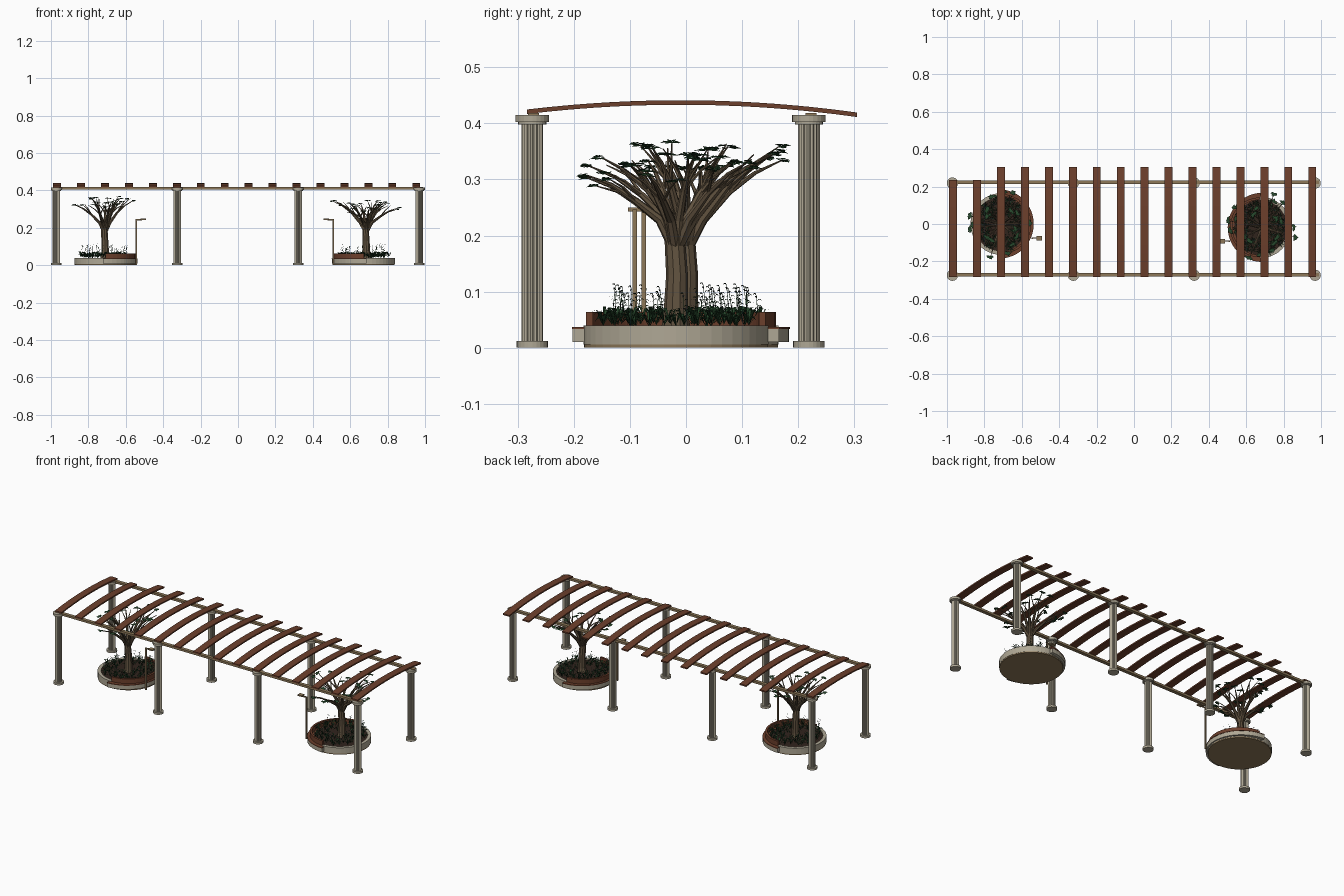
import bpy, bmesh, math, random
from mathutils import Vector

cube = bpy.data.objects.get("Cube")
if cube:
    bpy.data.objects.remove(cube, do_unlink=True)
TAU = 2 * math.pi
rng = random.Random(7)


def material(name, rgb):
    m = bpy.data.materials.new(name)
    m.use_nodes = True
    m.diffuse_color = (*rgb, 1)
    m.node_tree.nodes["Principled BSDF"].inputs["Base Color"].default_value = (*rgb, 1)
    return m


STONE = material("pale stone", (0.43, 0.39, 0.30))
WOOD = material("red brown wood", (0.15, 0.05, 0.025))
TAN = material("tan timber", (0.27, 0.19, 0.10))
BARK = material("bark", (0.12, 0.085, 0.05))
LEAF = material("dark leaf", (0.02, 0.065, 0.025))
SOIL = material("soil", (0.03, 0.017, 0.012))
BLOOM = material("muted violet", (0.09, 0.07, 0.13))


def finish(bm, name, mat, loc=(0, 0, 0)):
    bmesh.ops.recalc_face_normals(bm, faces=bm.faces)
    me = bpy.data.meshes.new(name)
    bm.to_mesh(me)
    bm.free()
    me.materials.append(mat)
    ob = bpy.data.objects.new(name, me)
    ob.location = loc
    bpy.context.collection.objects.link(ob)
    return ob


def box(bm, lo, hi):
    vs = bmesh.ops.create_cube(bm, size=1)["verts"]
    for v in vs:
        v.co = [a + (c + 0.5) * (b - a) for a, b, c in zip(lo, hi, v.co)]


def bridge(bm, rings, capped=True, closed=True):
    """Skin a list of vertex rings, each of the same length."""
    n = len(rings[0])
    for a, b in zip(rings, rings[1:]):
        for i in range(n if closed else n - 1):
            j = (i + 1) % n
            bm.faces.new((a[i], a[j], b[j], b[i]))
    if capped:
        bm.faces.new(rings[0][::-1])
        bm.faces.new(rings[-1])


def disc(bm, r, z0, z1, sides=24, flute=1.0):
    """Upright prism; flute pulls every second corner inward."""
    bridge(bm, [[bm.verts.new((r * k * math.cos(TAU * i / sides), r * k * math.sin(TAU * i / sides), z))
                 for i in range(sides) for k in [flute if i % 2 else 1]] for z in (z0, z1)])


def arc_wall(bm, r0, r1, z0, z1, start, sweep, dx=0, steps=24):
    """Curved wall of rectangular section."""
    full = sweep >= TAU - 0.01
    rings = []
    for i in range(steps + (0 if full else 1)):
        a = start + sweep * i / steps
        c, s = math.cos(a), math.sin(a)
        rings.append([bm.verts.new((r * c + dx, r * s, z))
                      for r, z in ((r0, z0), (r1, z0), (r1, z1), (r0, z1))])
    if full:
        rings.append(rings[0])
    bridge(bm, rings, capped=not full)


def tube(bm, pts, radii, sides=7):
    rings = []
    for i, p in enumerate(pts):
        d = (pts[min(i + 1, len(pts) - 1)] - pts[max(i - 1, 0)]).normalized()
        u = d.cross(Vector((0.31, 0.95, 0.05))).normalized()
        v = d.cross(u)
        rings.append([bm.verts.new(p + radii[i] * (u * math.cos(TAU * k / sides) + v * math.sin(TAU * k / sides)))
                      for k in range(sides)])
    bridge(bm, rings)


def polar(r, a, z):
    return Vector((r * math.cos(a), r * math.sin(a), z))


def blade(bm, root, ang, length, width, rise, droop):
    """Flat pointed leaf that arches outward from its root."""
    out, side = polar(1, ang, 0), polar(1, ang + math.pi / 2, 0)
    mid = root + out * length * 0.5 + Vector((0, 0, rise))
    tip = root + out * length + Vector((0, 0, rise - droop))
    bm.faces.new([bm.verts.new(p) for p in (root, mid - side * width, tip, mid + side * width)])


# Fluted columns
for y, row in ((-0.274, "front"), (0.219, "back")):
    for i in range(4):
        bm = bmesh.new()
        disc(bm, 0.028, 0, 0.012)
        disc(bm, 0.0195, 0.012, 0.398, 32, 0.87)
        disc(bm, 0.025, 0.398, 0.402)
        disc(bm, 0.030, 0.402, 0.415)
        finish(bm, f"{row}_column_{i + 1}", STONE, (-0.971 + 0.6465 * i, y, 0))

# Long beams along the column tops
for y, row in ((-0.272, "front"), (0.223, "back")):
    bm = bmesh.new()
    box(bm, (-0.99, y - 0.01, 0.406), (0.99, y + 0.01, 0.418))
    finish(bm, f"{row}_beam", TAN)

# Arched roof slats, the first two shorter
for i in range(16):
    bm = bmesh.new()
    y0, y1 = -0.283, 0.235 if i < 2 else 0.305
    rings = []
    for k in range(15):
        y = y0 + (y1 - y0) * k / 14
        z = 0.441 - 0.22 * (y + 0.01) ** 2
        rings.append([bm.verts.new(c) for c in ((-0.021, y, z - 0.008), (0.021, y, z - 0.008),
                                                (0.021, y, z), (-0.021, y, z))])
    bridge(bm, rings)
    finish(bm, f"roof_slat_{i + 1}", WOOD, (-0.967 + 0.128 * i, 0, 0))


def planter(side, loc, s):
    """Round planter; the half towards the middle (direction -s) carries a bench."""
    half = math.pi / 2 if s > 0 else -math.pi / 2
    bm = bmesh.new()
    disc(bm, 0.164, 0, 0.006, 48)
    finish(bm, side + "_planter_base", TAN, loc)
    bm = bmesh.new()
    arc_wall(bm, 0.146, 0.165, 0.006, 0.034, 0, TAU, steps=48)
    arc_wall(bm, 0.146, 0.165, 0.034, 0.040, half + math.pi, math.pi)
    arc_wall(bm, 0.150, 0.184, 0.010, 0.033, half, math.pi, 0.012 * s)
    finish(bm, side + "_planter_wall", STONE, loc)
    bm = bmesh.new()
    arc_wall(bm, 0.150, 0.185, 0.033, 0.037, half, math.pi, 0.012 * s)
    arc_wall(bm, 0.148, 0.160, 0.037, 0.064, half, math.pi)
    finish(bm, side + "_bench_and_backrest", WOOD, loc)
    bm = bmesh.new()
    disc(bm, 0.148, 0.006, 0.036, 32)
    finish(bm, side + "_soil", SOIL, loc)

    # Low planting: arching clumps and upright flower stems
    green, bloom = bmesh.new(), bmesh.new()
    for k in range(46):
        a = k * 2.4
        root = polar(0.04 + 0.1 * math.sqrt((k + 0.5) / 46), a, 0.036)
        root.z += rng.uniform(0, 0.008)
        for j in range(8):
            blade(green, root, a + TAU * j / 8 + rng.uniform(-0.3, 0.3), rng.uniform(0.018, 0.03),
                  0.0028, rng.uniform(0.014, 0.032), rng.uniform(0, 0.012))
        if k % 2:
            top = root + Vector((rng.uniform(-0.01, 0.01), rng.uniform(-0.01, 0.01), rng.uniform(0.045, 0.072)))
            tube(green, [root, top], [0.0008, 0.0006], 3)
            for j in range(6):
                blade(green if j % 2 else bloom, root.lerp(top, 0.5 + j * 0.1), j * 2.4, 0.011, 0.002, 0.004, 0.003)
    finish(green, side + "_plants", LEAF, loc)
    finish(bloom, side + "_flowers", BLOOM, loc)


def tree(side, loc, lift, turn):
    bark, leaf = bmesh.new(), bmesh.new()
    tube(bark, [Vector((0, 0, 0.03)), Vector((0.002, 0, 0.06)), Vector((0, 0.002, 0.13)), Vector((-0.004, -0.003, 0.21))],
         [0.027, 0.022, 0.0195, 0.018], 10)

    def foliage(tip, a):
        for j in range(7):
            root = tip + polar(rng.uniform(0, 0.012), a + j, rng.uniform(-0.002, 0.003))
            blade(leaf, root, a + (j - 3) * 0.6, rng.uniform(0.016, 0.028), 0.0075, 0.002, 0.004)

    for k in range(11):
        a = turn + TAU * k / 11 + rng.uniform(-0.15, 0.15)
        reach = rng.uniform(0.15, 0.185) if k % 3 else 0.10
        top = lift + rng.uniform(-0.045, 0.0) + (0.0 if k % 3 else 0.012)
        start = polar(0.007, a, 0.185)
        fork = polar(reach * 0.45, a, 0.2 + (top - 0.2) * 0.58)
        tip = polar(reach, a, top)
        tube(bark, [start, polar(reach * 0.18, a, 0.228), fork, fork.lerp(tip, 0.5) + Vector((0, 0, 0.006)), tip],
             [0.010, 0.0085, 0.006, 0.0035, 0.0012])
        foliage(tip, a)
        # Side twigs
        for d in (-0.33, 0.3):
            twig = polar(reach * rng.uniform(0.75, 0.95), a + d, top + rng.uniform(-0.02, 0.012))
            tube(bark, [fork, fork.lerp(twig, 0.5) + Vector((0, 0, 0.005)), twig], [0.004, 0.0025, 0.001], 5)
            if d > 0:
                foliage(twig, a + d)
    finish(bark, side + "_tree_trunk_and_branches", BARK, loc)
    finish(leaf, side + "_tree_leaves", LEAF, loc)


def lamp(side, loc, s):
    """Slim post with an arm and flat head reaching in direction -s."""
    bm = bmesh.new()
    box(bm, (-0.004, -0.004, 0), (0.004, 0.004, 0.246))
    box(bm, (min(0.004 * s, -0.03 * s), -0.003, 0.24), (max(0.004 * s, -0.03 * s), 0.003, 0.246))
    c = -0.036 * s
    box(bm, (c - 0.014, -0.012, 0.243), (c + 0.014, 0.012, 0.25))
    finish(bm, side + "_lamp", TAN, loc)


planter("left", (0.674, -0.018, 0), 1)
planter("right", (-0.709, 0, 0), -1)
tree("left", (0.685, -0.018, 0), 0.345, 0.2)
tree("right", (-0.712, 0, 0), 0.362, 0.5)
lamp("left", (0.508, -0.091, 0), 1)
lamp("right", (-0.543, -0.075, 0), -1)
